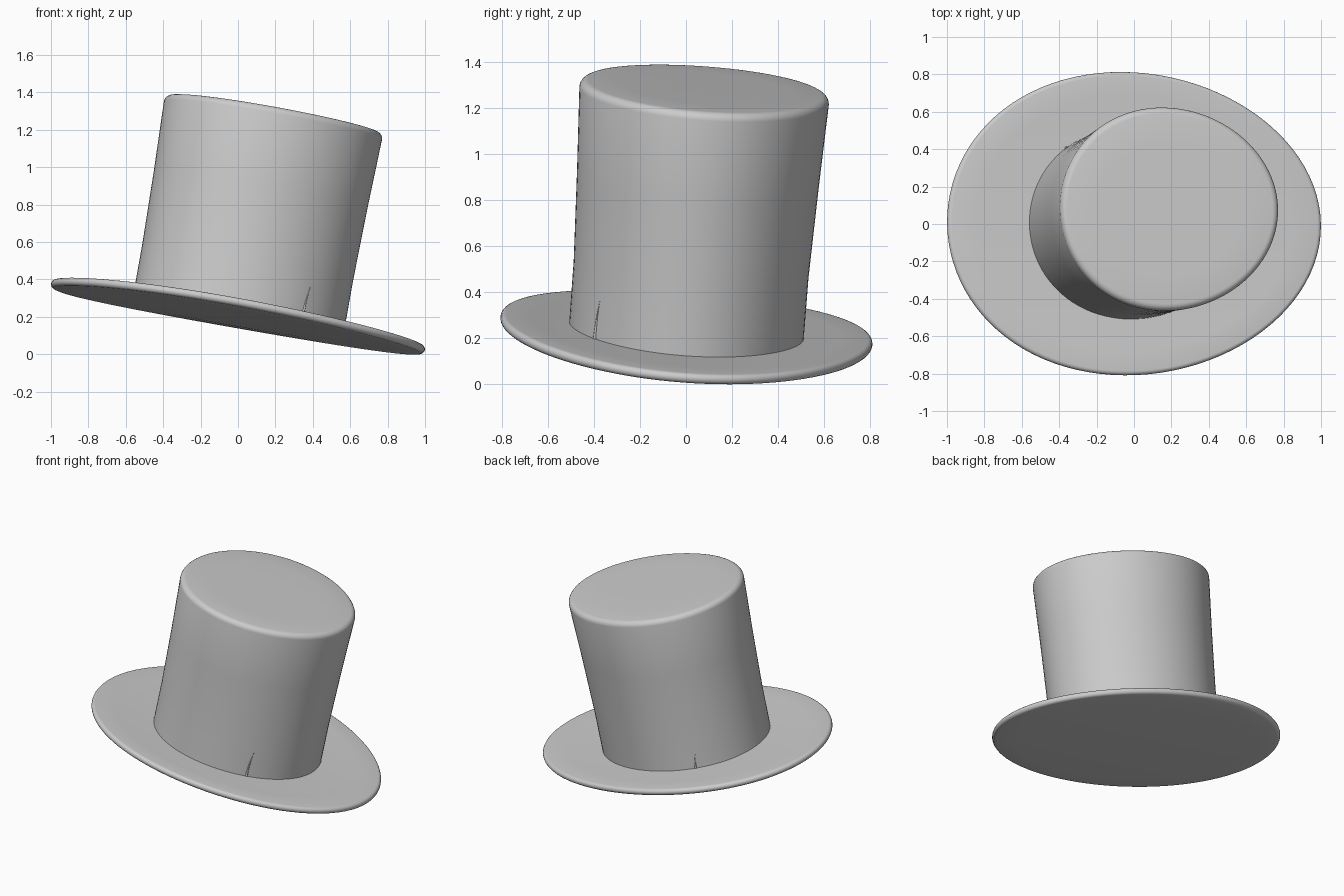
import bpy, bmesh, math
from mathutils import Matrix, Vector

if "Cube" in bpy.data.objects:
    bpy.data.objects.remove(bpy.data.objects["Cube"], do_unlink=True)

felt = bpy.data.materials.new("grey_felt")
felt.use_nodes = True
GREY = (0.6, 0.6, 0.6, 1)
felt.diffuse_color = GREY
felt.node_tree.nodes["Principled BSDF"].inputs["Base Color"].default_value = GREY

# The whole hat leans toward +x and slightly toward +y
AXIS = Vector((0.178, 0.075, 1)).normalized()
TILT = Matrix.Translation((0, 0, 0.2)) @ Vector((0, 0, 1)).rotation_difference(AXIS).to_matrix().to_4x4()
SEGMENTS = 96


def ring_point(t, rx, ry, z, egg, curl):
    s2 = math.sin(t) ** 2
    return Vector((rx * (math.cos(t) - egg * s2), ry * math.sin(t), z + curl * s2 * ry * ry))


def loft(name, profile, egg, curl=0.0, angle=40):
    """Skin a stack of egg-shaped rings (rx, ry, z) and close both ends."""
    bm = bmesh.new()
    rings = []
    for rx, ry, z in profile:
        rings.append([bm.verts.new(ring_point(2 * math.pi * i / SEGMENTS, rx, ry, z, egg, curl))
                      for i in range(SEGMENTS)])
    for low, high in zip(rings, rings[1:]):
        for i in range(SEGMENTS):
            j = (i + 1) % SEGMENTS
            bm.faces.new((low[i], low[j], high[j], high[i]))
    bm.faces.new(rings[0][::-1])
    bm.faces.new(rings[-1])
    bmesh.ops.recalc_face_normals(bm, faces=bm.faces)
    mesh = bpy.data.meshes.new(name)
    bm.to_mesh(mesh)
    bm.free()
    obj = bpy.data.objects.new(name, mesh)
    bpy.context.collection.objects.link(obj)
    obj.matrix_world = TILT
    mesh.materials.append(felt)
    bpy.ops.object.select_all(action='DESELECT')
    obj.select_set(True)
    bpy.context.view_layer.objects.active = obj
    bpy.ops.object.shade_smooth_by_angle(angle=math.radians(angle))
    return obj


# Brim: a thin disc with a rounded edge
RX, RY, HALF = 1.015, 0.813, 0.022
edge = [(RX - HALF + HALF * math.cos(a), RY - HALF + HALF * math.sin(math.pi / 2 - a), HALF * math.sin(a))
        for a in (math.pi * (k / 8 - 0.5) for k in range(9))]
inner = [(0.2, 0.16), (0.6, 0.5), (0.85, 0.68)]
brim_profile = ([(x, y, -HALF) for x, y in inner] + edge
                + [(x, y, HALF) for x, y in reversed(inner)])
loft("brim", brim_profile, 0.06, curl=0.03)

# Crown: slightly flared tube with a soft top edge
TOP, SOFT = 1.105, 0.035
crown_profile = [(0.572, 0.512, 0.0), (0.572, 0.513, 0.3), (0.58, 0.528, 0.7), (0.592, 0.545, TOP - SOFT)]
for k in range(1, 6):
    a = math.pi / 2 * k / 5
    inset = SOFT * (1 - math.cos(a))
    crown_profile.append((0.592 - inset, 0.545 - inset, TOP - SOFT + SOFT * math.sin(a)))
crown_profile += [(0.4, 0.37, TOP + 0.002), (0.15, 0.14, TOP + 0.002)]
loft("crown", crown_profile, 0.05)


# Creases: small tapered folds at the foot of the crown
def crease(name, degrees, height):
    t = math.radians(degrees)
    curve = bpy.data.curves.new(name, 'CURVE')
    curve.dimensions = '3D'
    curve.bevel_depth = 0.008
    curve.bevel_resolution = 2
    spline = curve.splines.new('POLY')
    spline.points.add(5)
    for k, point in enumerate(spline.points):
        f = k / 5
        p = ring_point(t + 0.03 * f * f, 0.571, 0.513, 0.02 + height * f, 0.05, 0)
        point.co = (*p, 1)
        point.radius = 1 - 0.9 * f
    curve.materials.append(felt)
    obj = bpy.data.objects.new(name, curve)
    bpy.context.collection.objects.link(obj)
    obj.matrix_world = TILT


crease("front_crease", -51, 0.18)
crease("back_crease", 128, 0.1)
